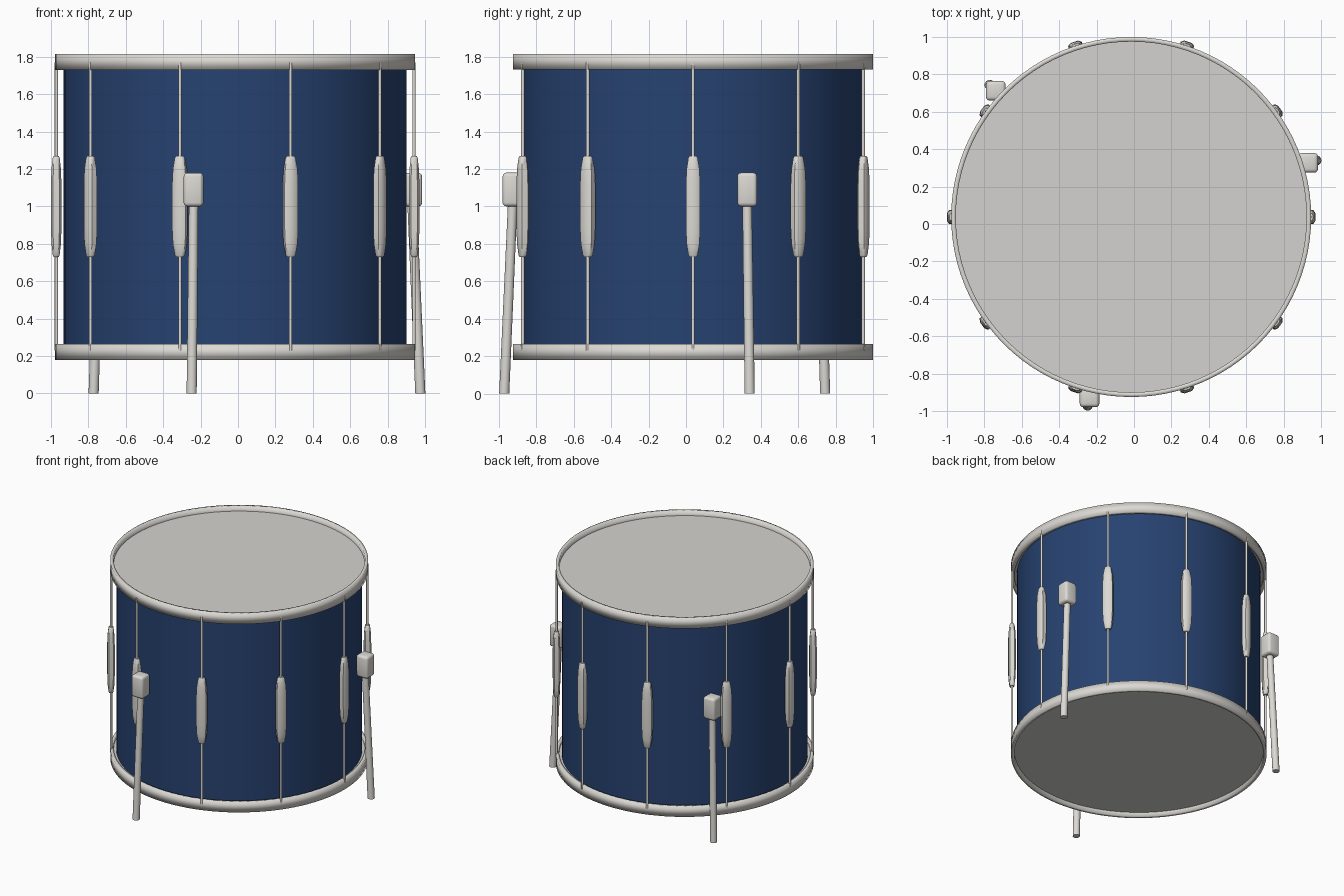
import bpy, bmesh, math
from mathutils import Vector, Matrix

if "Cube" in bpy.data.objects:
    bpy.data.objects.remove(bpy.data.objects["Cube"], do_unlink=True)

CENTRE = Vector((-0.015, 0.0375, 0))
SIDES = 96


def material(name, rgb):
    m = bpy.data.materials.new(name)
    m.use_nodes = True
    m.diffuse_color = (*rgb, 1)
    m.node_tree.nodes["Principled BSDF"].inputs["Base Color"].default_value = (*rgb, 1)
    return m


BLUE = material("blue shell", (0.02, 0.055, 0.165))
CHROME = material("pale metal", (0.72, 0.70, 0.66))
SKIN = material("drum skin", (0.66, 0.65, 0.63))


def finish(name, bm, mat, angle=40):
    bmesh.ops.recalc_face_normals(bm, faces=bm.faces)
    me = bpy.data.meshes.new(name)
    bm.to_mesh(me)
    bm.free()
    me.materials.append(mat)
    ob = bpy.data.objects.new(name, me)
    bpy.context.collection.objects.link(ob)
    bpy.ops.object.select_all(action='DESELECT')
    ob.select_set(True)
    bpy.context.view_layer.objects.active = ob
    bpy.ops.object.shade_smooth_by_angle(angle=math.radians(angle))
    return ob


def loft(bm, rings, cap=True):
    """Skin a list of point rings; cap the ends or join them into a loop."""
    vs = [[bm.verts.new(p) for p in ring] for ring in rings]
    n = len(vs[0])
    pairs = list(zip(vs, vs[1:])) + ([] if cap else [(vs[-1], vs[0])])
    for a, b in pairs:
        for i in range(n):
            j = (i + 1) % n
            bm.faces.new((a[i], a[j], b[j], b[i]))
    if cap:
        bm.faces.new(vs[0])
        bm.faces.new(vs[-1])


def circle(centre, r, n):
    return [centre + Vector((r * math.cos(t), r * math.sin(t), 0))
            for t in (math.tau * i / n for i in range(n))]


def lathe(name, profile, mat, cap=True, angle=40):
    bm = bmesh.new()
    loft(bm, [circle(CENTRE + Vector((0, 0, z)), r, SIDES) for r, z in profile], cap)
    return finish(name, bm, mat, angle)


def around(radius, degrees, z=0):
    a = math.radians(degrees)
    return CENTRE + Vector((radius * math.cos(a), radius * math.sin(a), z))


# Shell, skins and hoops
lathe("shell", [(0.917, 0.24), (0.917, 1.755)], BLUE)
for label, low, high, skin_low, skin_high in (("bottom", 0.18, 0.265, 0.215, 0.25),
                                              ("top", 1.73, 1.815, 1.745, 1.775)):
    lathe(label + "_skin", [(0.94, skin_low), (0.94, skin_high)], SKIN)
    lathe(label + "_hoop", [(0.9375, low), (0.9625, low), (0.9625, high), (0.9375, high)],
          CHROME, cap=False, angle=100)

# Tension rods and lugs around the shell
LUG = [(0.27, 0.5), (0.26, 0.66), (0.2, 0.9), (0.12, 1.0)]
SECTIONS = [(-z, s) for z, s in LUG] + [(z, s) for z, s in reversed(LUG)]
OCTAGON = [(1, -0.55), (1, 0.55), (0.6, 1), (-0.6, 1),
           (-1, 0.55), (-1, -0.55), (-0.6, -1), (0.6, -1)]
for k in range(10):
    angle = 36 * k
    bm = bmesh.new()
    loft(bm, [circle(around(0.956, angle, z), 0.009, 12) for z in (0.23, 1.77)])
    finish(f"tension_rod_{k + 1}", bm, CHROME)

    bm = bmesh.new()
    loft(bm, [[Vector((0.028 * s * x, 0.038 * s * y, z)) for x, y in OCTAGON]
              for z, s in SECTIONS])
    place = Matrix.Translation(around(0.957, angle, 1.0)) @ Matrix.Rotation(math.radians(angle), 4, 'Z')
    bm.transform(place)
    finish(f"lug_{k + 1}", bm, CHROME, 50)

# Three splayed legs in rounded brackets
for k in range(3):
    angle = 17 + 120 * k
    bm = bmesh.new()
    loft(bm, [circle(around(1.035, angle), 0.027, 24),
              circle(around(0.985, angle, 1.1), 0.025, 24)])
    finish(f"leg_{k + 1}", bm, CHROME)

    bm = bmesh.new()
    bmesh.ops.create_cube(bm, size=1)
    bm.transform(Matrix.Translation(around(0.99, angle, 1.09)) @ Matrix.Diagonal((0.105, 0.105, 0.18, 1)))
    bmesh.ops.bevel(bm, geom=bm.edges[:], offset=0.02, segments=3, profile=0.5, affect='EDGES')
    finish(f"leg_bracket_{k + 1}", bm, CHROME)
